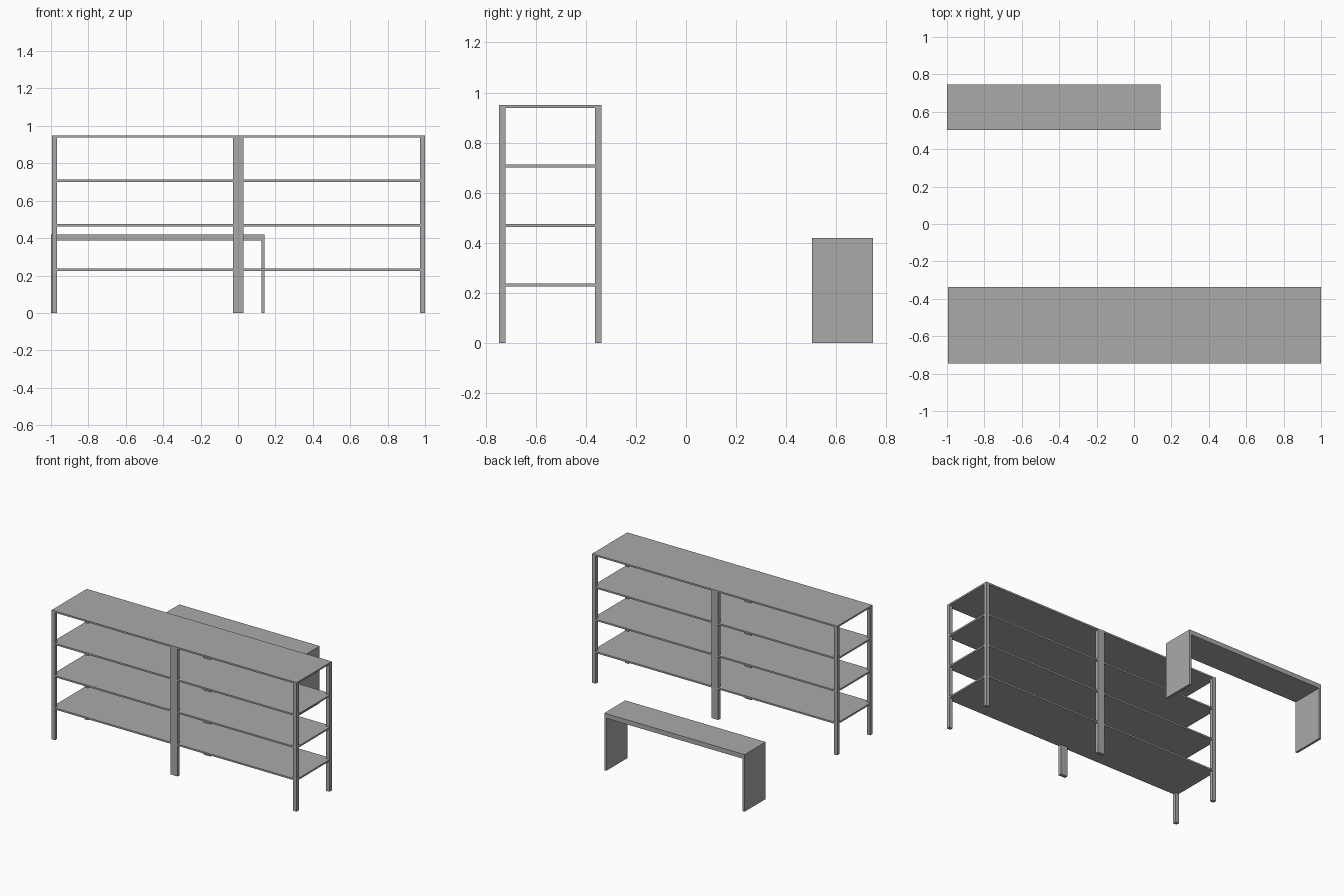
import bpy

cube = bpy.data.objects.get("Cube")
if cube:
    bpy.data.objects.remove(cube, do_unlink=True)

grey = bpy.data.materials.new("plain grey")
grey.use_nodes = True
colour = (0.4, 0.4, 0.4, 1)
grey.diffuse_color = colour
grey.node_tree.nodes["Principled BSDF"].inputs["Base Color"].default_value = colour


def box(name, x, y, z):
    """Box spanning the given (low, high) range on each axis."""
    bpy.ops.mesh.primitive_cube_add(size=1, location=[sum(r) / 2 for r in (x, y, z)])
    ob = bpy.context.object
    ob.name = name
    ob.scale = [r[1] - r[0] for r in (x, y, z)]
    bpy.ops.object.transform_apply(location=False, rotation=False, scale=True)
    ob.data.materials.append(grey)
    return ob


# Shelving rack: two bays side by side
LEFT, RIGHT = -0.995, 1.0
MID = (LEFT + RIGHT) / 2
FRONT, BACK = -0.746, -0.338
HEIGHT, BOARD = 0.95, 0.012
POST_X, POST_Y = 0.028, 0.025

bays = {"right": (LEFT, MID), "left": (MID, RIGHT)}
rows = {"front": (FRONT, FRONT + POST_Y), "back": (BACK - POST_Y, BACK)}
for side, (x0, x1) in bays.items():
    # Corner posts, doubled where the bays meet
    for row, y in rows.items():
        for end, px in (("right", x0), ("left", x1 - POST_X)):
            box(f"{side}_bay_{row}_{end}_post", (px, px + POST_X), y, (0, HEIGHT - BOARD))
    # Evenly spaced boards
    for i in range(1, 5):
        top = HEIGHT * i / 4
        box(f"{side}_bay_shelf_{i}", (x0, x1), (FRONT, BACK), (top - BOARD, top))

# Bench: thick seat slab on two panel legs
BX, BY = (-1.0, 0.143), (0.502, 0.746)
SEAT_TOP, SEAT_BOTTOM, PANEL = 0.42, 0.386, 0.017
box("bench_seat", BX, BY, (SEAT_BOTTOM, SEAT_TOP))
box("bench_right_leg", (BX[0], BX[0] + PANEL), BY, (0, SEAT_BOTTOM))
box("bench_left_leg", (BX[1] - PANEL, BX[1]), BY, (0, SEAT_BOTTOM))
